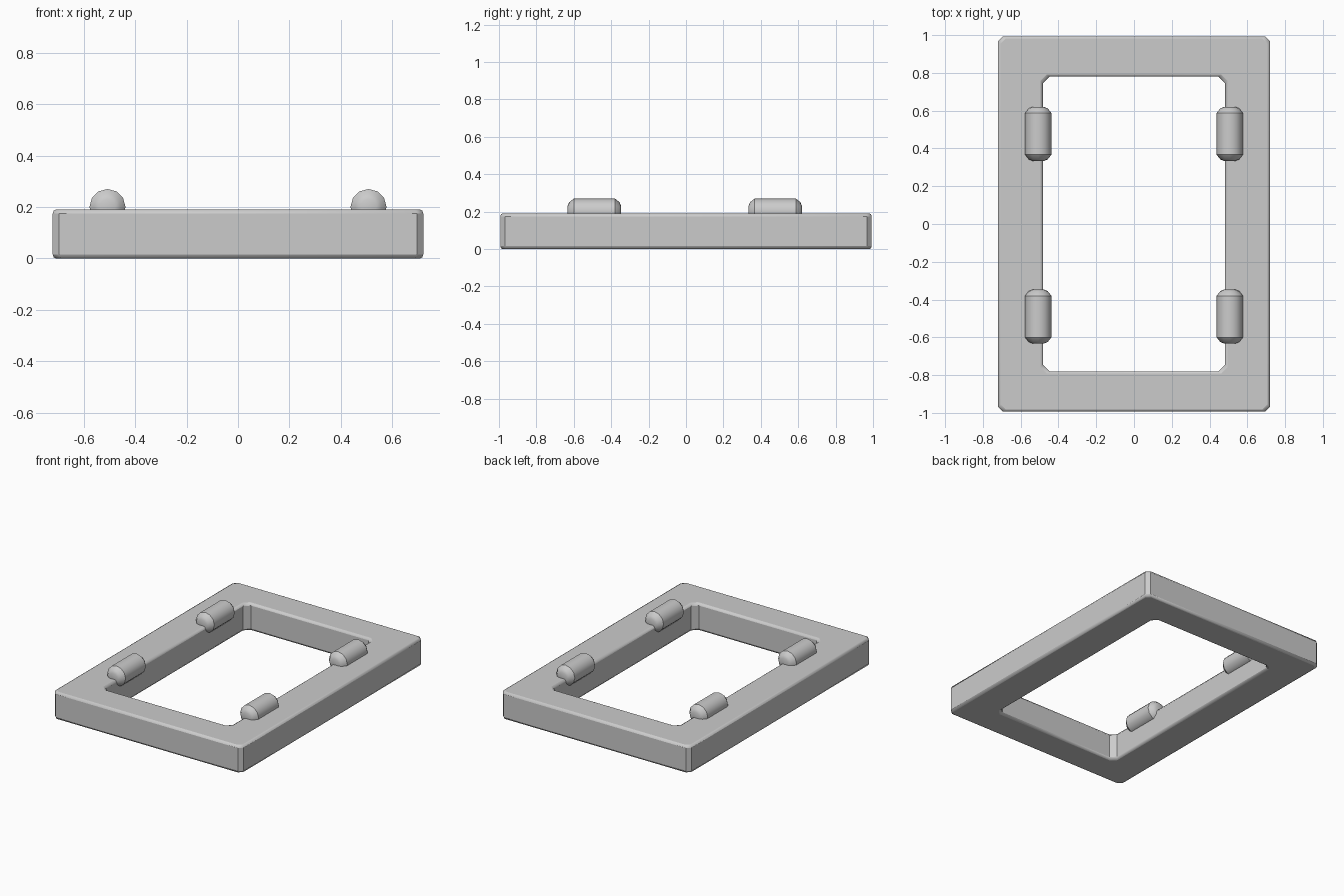
import bpy, bmesh, math

if "Cube" in bpy.data.objects:
    bpy.data.objects.remove(bpy.data.objects["Cube"])


def add_object(name, bm):
    bmesh.ops.recalc_face_normals(bm, faces=bm.faces)
    mesh = bpy.data.meshes.new(name)
    bm.to_mesh(mesh)
    bm.free()
    obj = bpy.data.objects.new(name, mesh)
    bpy.context.collection.objects.link(obj)
    bpy.ops.object.select_all(action='DESELECT')
    bpy.context.view_layer.objects.active = obj
    obj.select_set(True)
    bpy.ops.object.shade_smooth_by_angle(angle=math.radians(35))
    return obj


def outline(hx, hy, c):
    # rectangle with cut corners
    return [(hx - c, -hy), (hx, -hy + c), (hx, hy - c), (hx - c, hy),
            (-hx + c, hy), (-hx, hy - c), (-hx, -hy + c), (-hx + c, -hy)]


def skin(bm, loops, closed):
    # bridge successive vertex rings with quads
    rings = [[bm.verts.new(p) for p in loop] for loop in loops]
    pairs = list(zip(rings, rings[1:]))
    if closed:
        pairs.append((rings[-1], rings[0]))
    for a, b in pairs:
        n = len(a)
        for i in range(n):
            j = (i + 1) % n
            bm.faces.new((a[i], a[j], b[j], b[i]))
    return rings


# Rectangular frame with softened edges
H = 0.19
section = [(0.72, 0.993, 0.025, 0.0), (0.72, 0.993, 0.025, H),
           (0.483, 0.78, 0.035, H), (0.483, 0.78, 0.035, 0.0)]
bm = bmesh.new()
skin(bm, [[(x, y, z) for x, y in outline(hx, hy, c)]
          for hx, hy, c, z in section], closed=True)
frame = add_object("frame", bm)
bevel = frame.modifiers.new("soft_edges", 'BEVEL')
bevel.width = 0.016
bevel.segments = 2
bevel.limit_method = 'ANGLE'
bevel.angle_limit = math.radians(60)

# Four round pegs lying along the inner edges of the long sides
profile = [(-0.143, 0.03), (-0.135, 0.05), (-0.11, 0.07),
           (0.11, 0.07), (0.135, 0.05), (0.143, 0.03)]
SIDES = 12
for side, sx in (("left", -1), ("right", 1)):
    for end, cy in (("front", -0.49), ("back", 0.477)):
        bm = bmesh.new()
        rings = skin(bm, [[(r * math.cos(2 * math.pi * i / SIDES) + sx * 0.507,
                            cy + y,
                            0.2 + r * math.sin(2 * math.pi * i / SIDES))
                           for i in range(SIDES)] for y, r in profile],
                     closed=False)
        bm.faces.new(rings[0])
        bm.faces.new(rings[-1])
        add_object(f"{side}_{end}_peg", bm)
